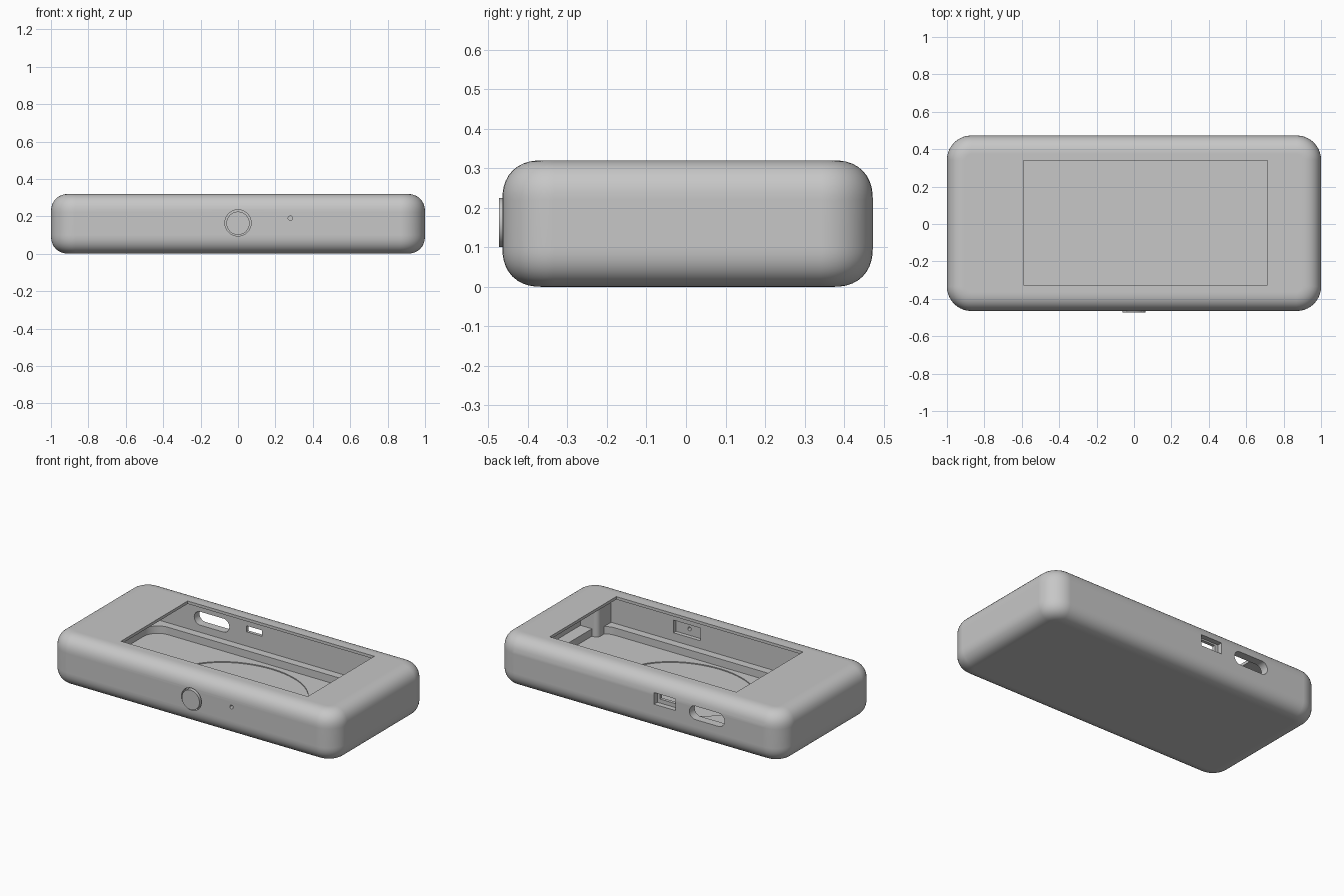
import bpy
import bmesh
import math
from mathutils import Matrix, Vector

old = bpy.data.objects.get("Cube")
if old:
    bpy.data.objects.remove(old)

# Single material
grey = bpy.data.materials.new("matte_grey")
colour = (0.57, 0.57, 0.57, 1)
grey.use_nodes = True
grey.diffuse_color = colour
grey.node_tree.nodes["Principled BSDF"].inputs["Base Color"].default_value = colour


def finish(name, bm):
    bmesh.ops.recalc_face_normals(bm, faces=bm.faces)
    mesh = bpy.data.meshes.new(name)
    bm.to_mesh(mesh)
    bm.free()
    mesh.materials.append(grey)
    obj = bpy.data.objects.new(name, mesh)
    bpy.context.collection.objects.link(obj)
    return obj


def edges_along(bm, axis):
    found = []
    for e in bm.edges:
        d = (e.verts[1].co - e.verts[0].co).normalized()
        if abs(d[axis]) > 0.99:
            found.append(e)
    return found


def box(name, low, high, radius=0, axis=2, rim=0):
    """Box whose edges along one axis are rounded, with an optional soft rim."""
    low, high = Vector(low), Vector(high)
    bm = bmesh.new()
    bmesh.ops.create_cube(bm, size=1)
    for v in bm.verts:
        v.co = (low + high) / 2 + v.co * (high - low)
    if radius:
        bmesh.ops.bevel(bm, geom=edges_along(bm, axis), offset=radius, segments=10,
                        profile=0.5, affect='EDGES')
    if rim:
        rims = [e for e in bm.edges if abs(e.verts[0].co.z - e.verts[1].co.z) < 1e-5]
        bmesh.ops.bevel(bm, geom=rims, offset=rim, segments=10, profile=0.55,
                        affect='EDGES')
    return finish(name, bm)


def disc(name, centre, radius, depth, axis='Y', stretch=1, sides=64):
    """Cylinder along y or z, optionally squashed in its second direction."""
    bm = bmesh.new()
    turn = Matrix.Rotation(math.pi / 2, 4, 'X') if axis == 'Y' else Matrix()
    matrix = Matrix.Translation(centre) @ turn @ Matrix.Diagonal((1, stretch, 1, 1))
    bmesh.ops.create_cone(bm, cap_ends=True, segments=sides, radius1=radius,
                          radius2=radius, depth=depth, matrix=matrix)
    return finish(name, bm)


def carve(obj, cutters):
    for cutter in cutters:
        cutter.hide_render = True
        mod = obj.modifiers.new("cut", 'BOOLEAN')
        mod.operation = 'DIFFERENCE'
        mod.solver = 'EXACT'
        mod.object = cutter
    bpy.context.view_layer.update()
    graph = bpy.context.evaluated_depsgraph_get()
    mesh = bpy.data.meshes.new_from_object(obj.evaluated_get(graph))
    obj.modifiers.clear()
    obj.data = mesh
    for cutter in cutters:
        bpy.data.objects.remove(cutter)


def smooth(obj):
    bpy.ops.object.select_all(action='DESELECT')
    obj.select_set(True)
    bpy.context.view_layer.objects.active = obj
    bpy.ops.object.shade_smooth_by_angle(angle=math.radians(30))
    mod = obj.modifiers.new("even_shading", 'WEIGHTED_NORMAL')
    mod.keep_sharp = True
    mod.weight = 100


# Outer shell
case = box("case", (-1, -0.465, 0), (1, 0.473, 0.32), radius=0.13, rim=0.1)

# Hollow interior with a stepped floor, leaving a post in the front corner
cavity = box("cavity", (-0.93, -0.41, 0.1), (0.93, 0.42, 0.302), radius=0.08)
pocket = box("floor_pocket", (-0.85, -0.36, 0.053), (0.85, 0.37, 0.12), radius=0.1)
for room in (cavity, pocket):
    carve(room, [box("post_space", (0.81, -0.6, 0.02), (1.1, -0.275, 0.4), radius=0.03)])

carve(case, [
    cavity,
    pocket,
    disc("floor_recess", (0, 0, 0.072), 0.43, 0.05, axis='Z', stretch=0.78),
    # Screen opening
    box("screen_opening", (-0.59, -0.325, 0.27), (0.715, 0.34, 0.4)),
    # Rear ports
    box("pill_port", (-0.6, 0.35, 0.145), (-0.355, 0.5, 0.23), radius=0.042, axis=1),
    box("small_port_recess", (-0.258, 0.44, 0.165), (-0.108, 0.5, 0.238)),
    box("small_port_slot", (-0.235, 0.35, 0.19), (-0.125, 0.45, 0.228)),
    # Front pinhole with its inner seat, and the button well
    box("pinhole_seat", (0.185, -0.435, 0.15), (0.375, -0.36, 0.23)),
    disc("pinhole", (0.28, -0.43, 0.19), 0.012, 0.14, sides=24),
    disc("button_well", (0, -0.465, 0.165), 0.07, 0.06),
])
smooth(case)

# Front button
button = disc("front_button", (0, -0.453, 0.163), 0.062, 0.04)
smooth(button)
